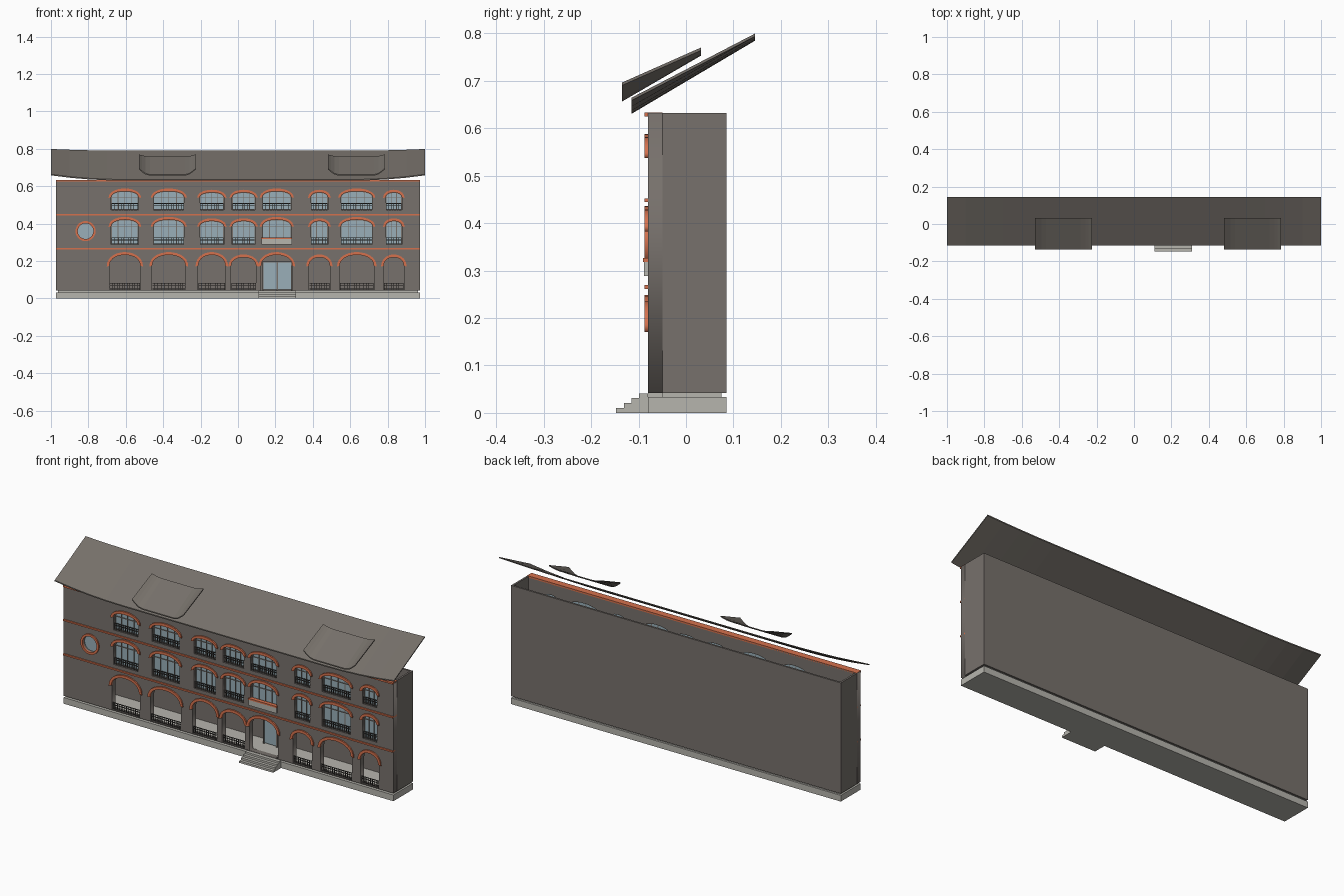
import bpy, bmesh, math

cube = bpy.data.objects.get("Cube")
if cube:
    bpy.data.objects.remove(cube, do_unlink=True)


def material(name, rgb):
    m = bpy.data.materials.new(name)
    m.use_nodes = True
    m.diffuse_color = (*rgb, 1)
    m.node_tree.nodes["Principled BSDF"].inputs["Base Color"].default_value = (*rgb, 1)
    return m


WALL = material("warm grey wall", (0.185, 0.165, 0.15))
ROOF = material("grey roof", (0.18, 0.162, 0.143))
STONE = material("pale stone", (0.47, 0.46, 0.42))
BRICK = material("orange brick", (0.66, 0.165, 0.075))
GLASS = material("blue grey glass", (0.32, 0.43, 0.48))
IRON = material("dark iron", (0.06, 0.056, 0.052))


def add(name, mesh, mat):
    mesh.name = name
    mesh.materials.clear()
    mesh.materials.append(mat)
    ob = bpy.data.objects.new(name, mesh)
    bpy.context.collection.objects.link(ob)
    return ob


def boxes(name, spans, mat):
    """One object from boxes given as (x0, x1, y0, y1, z0, z1)."""
    bm = bmesh.new()
    for x0, x1, y0, y1, z0, z1 in spans:
        vs = bmesh.ops.create_cube(bm, size=1)["verts"]
        for v in vs:
            v.co.x = x0 + (v.co.x + 0.5) * (x1 - x0)
            v.co.y = y0 + (v.co.y + 0.5) * (y1 - y0)
            v.co.z = z0 + (v.co.z + 0.5) * (z1 - z0)
    mesh = bpy.data.meshes.new(name)
    bm.to_mesh(mesh)
    bm.free()
    return add(name, mesh, mat)


def panel(name, loops, y0, y1, mat):
    """Upright plate from (x, z) outlines; inner outlines become holes."""
    cu = bpy.data.curves.new(name, "CURVE")
    cu.dimensions = "2D"
    cu.fill_mode = "BOTH"
    cu.extrude = (y1 - y0) / 2
    for loop in loops:
        s = cu.splines.new("POLY")
        s.points.add(len(loop) - 1)
        for p, (x, z) in zip(s.points, loop):
            p.co = (x, z, 0, 1)
        s.use_cyclic_u = True
    tmp = bpy.data.objects.new(name, cu)
    bpy.context.collection.objects.link(tmp)
    deps = bpy.context.evaluated_depsgraph_get()
    mesh = bpy.data.meshes.new_from_object(tmp.evaluated_get(deps))
    bpy.data.objects.remove(tmp, do_unlink=True)
    ob = add(name, mesh, mat)
    ob.rotation_euler.x = math.pi / 2
    ob.location.y = (y0 + y1) / 2
    return ob


def arc(cx, half, spring, rise, n=14):
    """Points of a rounded arch from right to left."""
    return [(cx + half * math.cos(math.pi * i / n),
             spring + rise * math.sin(math.pi * i / n) ** 0.9) for i in range(n + 1)]


def arch(cx, half, bottom, spring, rise):
    return [(cx - half, bottom), (cx + half, bottom)] + arc(cx, half, spring, rise)


def circle(cx, cz, r, n=28):
    return [(cx + r * math.cos(math.tau * i / n), cz + r * math.sin(math.tau * i / n))
            for i in range(n)]


HALF, FRONT, INNER, BACK = 0.972, -0.08, -0.05, 0.085
BOTTOM, TOP = 0.042, 0.632

# Window columns: centre, upper half width, ground half width
COLUMNS = [(-0.605, 0.073, 0.083), (-0.37, 0.082, 0.09), (-0.14, 0.064, 0.073),
           (0.03, 0.061, 0.067), (0.207, 0.077, 0.084), (0.435, 0.046, 0.056),
           (0.635, 0.085, 0.092), (0.833, 0.043, 0.054)]
# Storeys: name, sill, spring line, arch rise
STOREYS = [("ground", 0.046, 0.176, 0.058), ("middle", 0.288, 0.388, 0.034),
           ("upper", 0.472, 0.543, 0.031)]
DOOR = 4
TRIM = 0.014


def railing(name, cx, half, z0, z1):
    y0, y1 = -0.077, -0.073
    spans = [(cx - half, cx + half, y0, y1, z, z + 0.003)
             for z in (z0 + 0.003, z0 + (z1 - z0) * 0.62, z1 - 0.003)]
    n = max(6, round(half * 2 / 0.013))
    for i in range(n + 1):
        x = cx - half + 0.001 + (2 * half - 0.002) * i / n
        spans.append((x - 0.001, x + 0.001, y0, y1, z0, z1))
    boxes(name, spans, IRON)


holes = []
for ci, (cx, upper_half, ground_half) in enumerate(COLUMNS):
    for si, (storey, sill, spring, rise) in enumerate(STOREYS):
        half = ground_half if si == 0 else upper_half
        rise = rise * (0.78 if half < 0.07 and ci != 0 else 1)
        label = f"{storey}_{ci + 1}"
        if si == 0 and ci == DOOR:
            sill = BOTTOM + 0.001
        holes.append(arch(cx, half, sill, spring, rise))

        # Brick arch trim
        outer = arc(cx, half + TRIM, spring - 0.006, rise + TRIM + 0.006)
        inner = arc(cx, half - 0.001, spring - 0.001, rise)
        panel("arch_trim_" + label, [outer + inner[::-1]], -0.087, FRONT + 0.002, BRICK)

        if si > 0:
            # Glazing with frame and glazing bars
            panel("glass_" + label, [arch(cx, half, sill, spring, rise)],
                  -0.063, -0.06, GLASS)
            panel("frame_" + label,
                  [arch(cx, half, sill, spring, rise),
                   arch(cx, half - 0.004, sill + 0.004, spring, rise - 0.004)],
                  -0.068, -0.06, WALL)
            bars = [(cx - half, cx + half, -0.067, -0.06, spring - 0.004, spring - 0.001)]
            for f in ((-0.5, 0, 0.5) if half > 0.05 else (-0.33, 0.33)):
                x = cx + f * half
                top = spring + rise * math.sqrt(1 - f * f) - 0.002
                bars.append((x - 0.0017, x + 0.0017, -0.067, -0.06, sill, top))
            boxes("glazing_bars_" + label, bars, WALL)
        if ci != DOOR or si == 2:
            railing("railing_" + label, cx, half - 0.002, sill, sill + 0.037)

# Round window
ROUND = (-0.815, 0.36)
holes.append(circle(*ROUND, 0.043))
panel("round_window_glass", [circle(*ROUND, 0.043)], -0.066, -0.062, GLASS)
panel("round_window_trim", [circle(*ROUND, 0.054), circle(*ROUND, 0.042)],
      -0.087, FRONT + 0.002, BRICK)

# Front wall with openings, and the open-topped shell behind it
wall = [(-HALF, BOTTOM), (HALF, BOTTOM), (HALF, TOP), (-HALF, TOP)]
panel("front_wall", [wall] + holes, FRONT, INNER, WALL)
T = 0.01
boxes("rear_shell", [(-HALF, HALF, BACK - T, BACK, BOTTOM, TOP),
                     (-HALF, -HALF + T, INNER, BACK - T, BOTTOM, TOP),
                     (HALF - T, HALF, INNER, BACK - T, BOTTOM, TOP)], WALL)

# Brick string courses
for name, z in (("lower_band", 0.265), ("middle_band", 0.448)):
    boxes(name, [(-HALF, HALF, -0.087, INNER, z - 0.004, z + 0.004)], BRICK)
boxes("top_band", [(-HALF, HALF, -0.087, INNER, TOP - 0.008, TOP + 0.001)], BRICK)

# Foundation and floor
boxes("foundation", [(-HALF, HALF, FRONT, BACK, 0, 0.033)], STONE)
boxes("floor", [(-HALF + T, HALF - T, INNER, BACK - T, 0.033, BOTTOM)], STONE)

# Entrance steps
boxes("entrance_steps", [(0.11, 0.31, -0.147 + 0.016 * i, FRONT, 0.0103 * i, 0.0103 * (i + 1))
                         for i in range(4)], STONE)
boxes("threshold", [(0.125, 0.29, FRONT, INNER, 0.033, BOTTOM)], STONE)

# Recessed double door
DX = COLUMNS[DOOR][0] + 0.003
for side in (-1, 1):
    a, b = sorted((DX + side * 0.004, DX + side * 0.075))
    boxes("door_glass_" + ("left" if side > 0 else "right"),
          [(a, b, 0.028, 0.032, 0.047, 0.192)], GLASS)
boxes("door_frame", [(DX - 0.08, DX - 0.074, 0.026, 0.034, BOTTOM, 0.197),
                     (DX + 0.074, DX + 0.08, 0.026, 0.034, BOTTOM, 0.197),
                     (DX - 0.005, DX + 0.005, 0.026, 0.034, BOTTOM, 0.192),
                     (DX - 0.08, DX + 0.08, 0.026, 0.034, 0.191, 0.197)], WALL)

# Balcony above the door
boxes("balcony_panel", [(0.125, 0.288, -0.089, FRONT + 0.01, 0.288, 0.318)], STONE)
boxes("balcony_rail", [(0.123, 0.29, -0.091, FRONT + 0.01, 0.318, 0.326)], BRICK)


def bowed_sheet(name, stations, front, back, thick):
    """Sloping sheet; front/back are (y, z, end lift), stations are (x, lift)."""
    bm = bmesh.new()
    rings = []
    for x, t in stations:
        (fy, fz, fl), (by, bz, bl) = front, back
        f, b = fz + fl * t, bz + bl * t
        rings.append([bm.verts.new(c) for c in
                      ((x, fy, f), (x, by, b), (x, by, b + thick), (x, fy, f + thick))])
    for r, s in zip(rings, rings[1:]):
        for i in range(4):
            j = (i + 1) % 4
            bm.faces.new((r[i], r[j], s[j], s[i]))
    bm.faces.new(rings[0])
    bm.faces.new(rings[-1])
    bmesh.ops.recalc_face_normals(bm, faces=bm.faces)
    mesh = bpy.data.meshes.new(name)
    bm.to_mesh(mesh)
    bm.free()
    return add(name, mesh, ROOF)


def stations(x0, x1, rim):
    left = [(x0 + d, t) for d, t in rim]
    return left + [(x1 - d, t) for d, t in reversed(rim)]


# Main roof with upswept ends, and two floating dormer sheets
bowed_sheet("main_roof", stations(-1, 1, [(0, 1), (0.1, 0.55), (0.2, 0.24), (0.3, 0.06), (0.4, 0)]),
            (-0.115, 0.63, 0.028), (0.145, 0.784, 0.009), 0.006)
for name, x0, x1 in (("right_dormer", -0.53, -0.225), ("left_dormer", 0.48, 0.785)):
    bowed_sheet(name, stations(x0, x1, [(0, 1), (0.018, 0.55), (0.035, 0.2), (0.06, 0)]),
                (-0.135, 0.656, 0.034), (0.032, 0.753, 0.011), 0.006)
